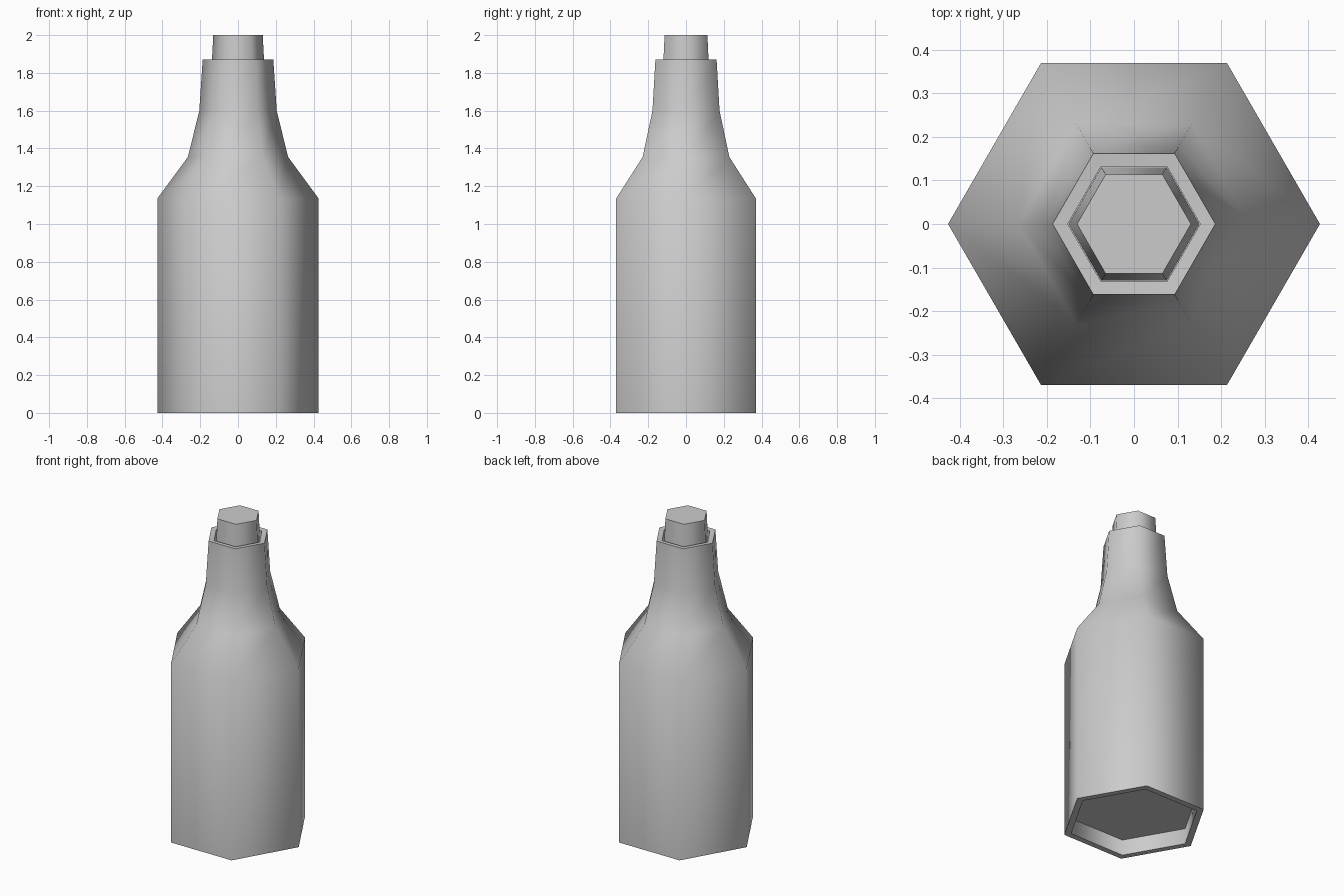
import bpy, bmesh, math
from mathutils import Vector

if "Cube" in bpy.data.objects:
    bpy.data.objects.remove(bpy.data.objects["Cube"])

SIDES = 6


def lathe(name, profile, cap_start=False, cap_end=False, angle=62):
    """Six-sided ring stack from (corner radius, height) pairs."""
    bm = bmesh.new()
    rings = []
    for r, z in profile:
        rings.append([bm.verts.new((r * math.cos(math.tau * i / SIDES),
                                    r * math.sin(math.tau * i / SIDES), z))
                      for i in range(SIDES)])
    for a, b in zip(rings, rings[1:]):
        for i in range(SIDES):
            j = (i + 1) % SIDES
            bm.faces.new((a[i], a[j], b[j], b[i]))
    if cap_start:
        bm.faces.new(rings[0][::-1])
    if cap_end:
        bm.faces.new(rings[-1])
    bmesh.ops.recalc_face_normals(bm, faces=bm.faces)
    mesh = bpy.data.meshes.new(name)
    bm.to_mesh(mesh)
    bm.free()
    obj = bpy.data.objects.new(name, mesh)
    bpy.context.collection.objects.link(obj)
    bpy.ops.object.select_all(action='DESELECT')
    obj.select_set(True)
    bpy.context.view_layer.objects.active = obj
    bpy.ops.object.shade_smooth_by_angle(angle=math.radians(angle))
    return obj


# Bottle: recessed base, straight body, sloped shoulder, neck and hollow mouth
lathe("bottle", [
    (0.385, 0.10), (0.385, 0.0), (0.427, 0.0),
    (0.427, 1.135), (0.265, 1.355), (0.205, 1.60), (0.187, 1.87),
    (0.152, 1.867), (0.165, 1.62),
], cap_start=True, cap_end=True)

# Stopper: tapered plug seated inside the mouth
lathe("stopper", [(0.150, 1.63), (0.131, 2.0)], cap_start=True, cap_end=True)
